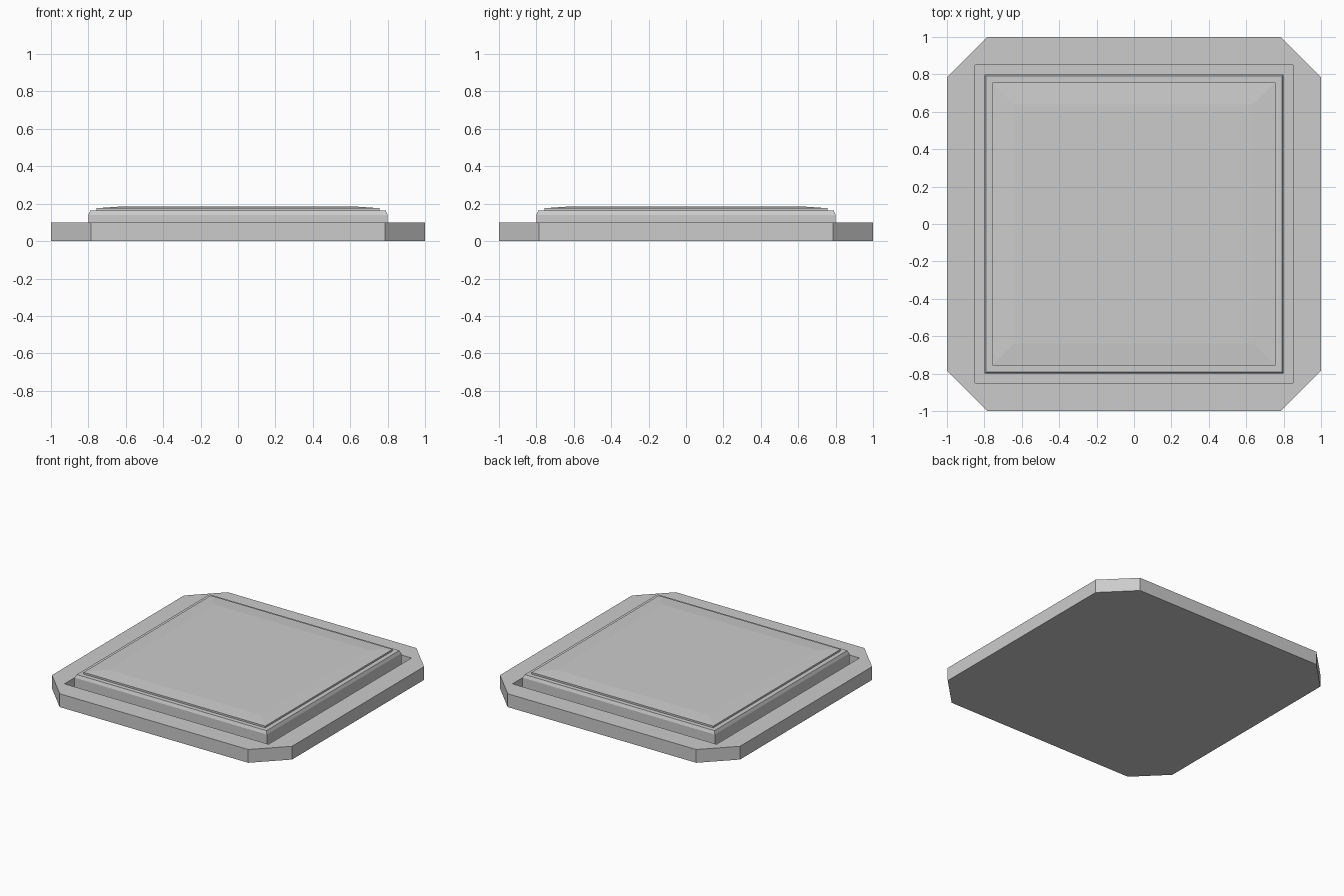
import bpy, bmesh

if "Cube" in bpy.data.objects:
    bpy.data.objects.remove(bpy.data.objects["Cube"])


def square(h):
    return [(-h, -h), (h, -h), (h, h), (-h, h)]


def octagon(h, c):
    # square of half-size h whose corners are cut starting at c
    return [(-c, -h), (c, -h), (h, -c), (h, c), (c, h), (-c, h), (-h, c), (-h, -c)]


def loft(name, rings, cap_bottom=True):
    # stack of (outline, z) rings, bridged with flat faces
    bm = bmesh.new()
    loops = [[bm.verts.new((x, y, z)) for x, y in outline] for outline, z in rings]
    for a, b in zip(loops, loops[1:]):
        n = len(a)
        for i in range(n):
            j = (i + 1) % n
            bm.faces.new((a[i], a[j], b[j], b[i]))
    if cap_bottom:
        bm.faces.new(loops[0][::-1])
    bm.faces.new(loops[-1])
    me = bpy.data.meshes.new(name)
    bm.to_mesh(me)
    bm.free()
    ob = bpy.data.objects.new(name, me)
    bpy.context.collection.objects.link(ob)
    return ob


FLOOR = 0.03  # bottom of the groove around the raised panel

# cut-corner base slab with a square recess
base = loft("base_frame", [(octagon(1.0, 0.785), 0.0), (octagon(1.0, 0.785), 0.1)])
cutter = loft("recess_cutter", [(square(0.85), FLOOR), (square(0.85), 0.3)])
mod = base.modifiers.new("recess", 'BOOLEAN')
mod.operation = 'DIFFERENCE'
mod.solver = 'EXACT'
mod.object = cutter
bpy.context.view_layer.objects.active = base
base.select_set(True)
bpy.ops.object.modifier_apply(modifier=mod.name)
bpy.data.objects.remove(cutter)

# raised panel: walls, steep bevel, ledge, small step, shallow slope to flat top
loft("raised_panel", [
    (square(0.80), FLOOR),
    (square(0.80), 0.14),
    (square(0.79), 0.163),
    (square(0.757), 0.163),
    (square(0.757), 0.176),
    (square(0.64), 0.184),
], cap_bottom=False)
